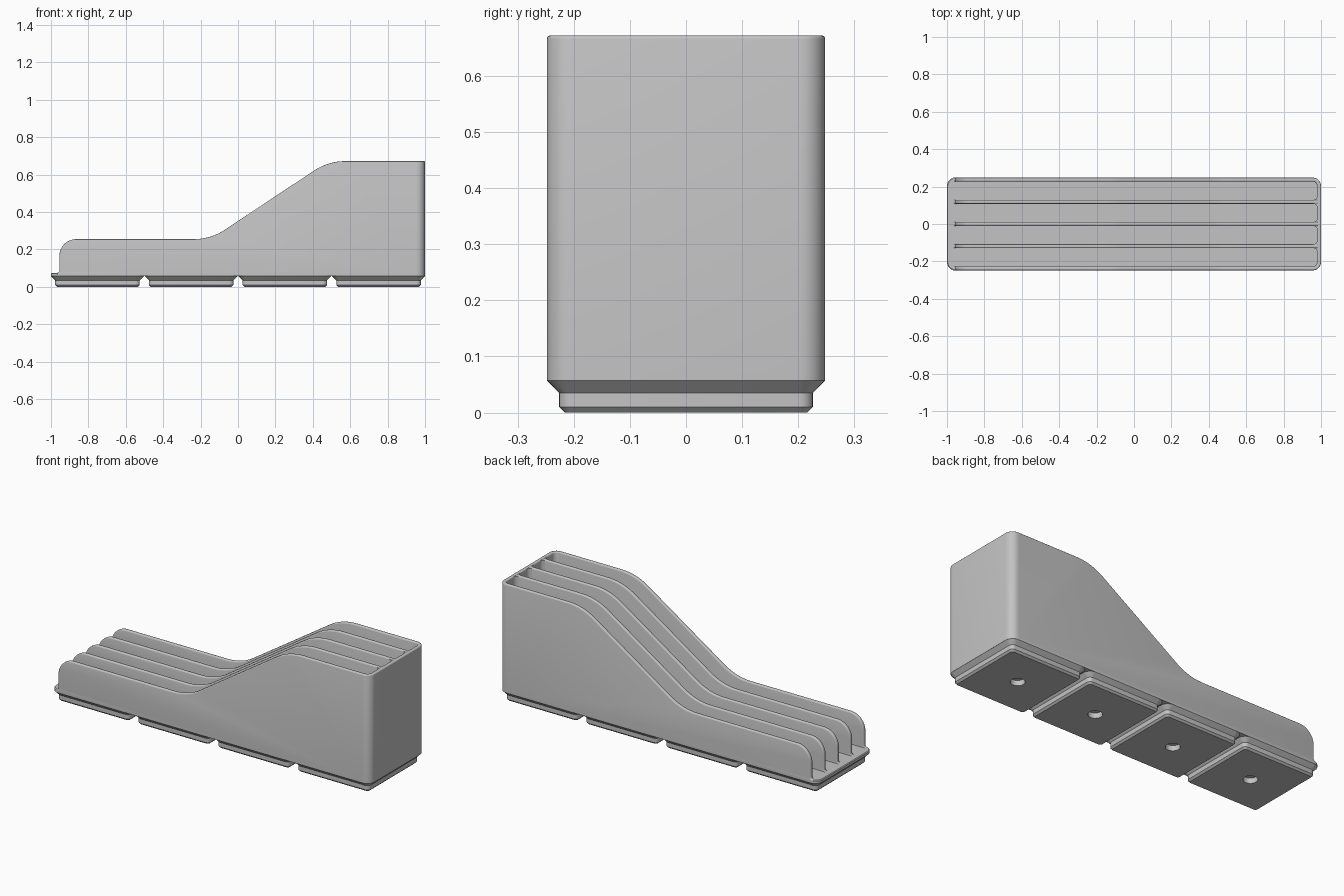
import bpy, bmesh
from math import sin, cos, pi, atan, tan, radians, hypot

if "Cube" in bpy.data.objects:
    bpy.data.objects.remove(bpy.data.objects["Cube"])

HX, HY, CORNER = 1.0, 0.248, 0.045   # half sizes and plan corner radius
BASE, FLOOR, TOP = 0.057, 0.075, 0.672
T, R = 0.021, 0.006                  # wall thickness, rim rounding
N = 8                                # points per rounded corner

grey = bpy.data.materials.new("light_grey")
grey.diffuse_color = (0.55, 0.55, 0.55, 1)
grey.use_nodes = True
grey.node_tree.nodes["Principled BSDF"].inputs["Base Color"].default_value = grey.diffuse_color


def loft(name, rings):
    """Solid through a list of equal-length closed loops, capped at both ends."""
    bm = bmesh.new()
    loops = [[bm.verts.new(p) for p in ring] for ring in rings]
    for a, b in zip(loops, loops[1:]):
        for i in range(len(a)):
            j = (i + 1) % len(a)
            bm.faces.new((a[i], a[j], b[j], b[i]))
    bm.faces.new(loops[0])
    bm.faces.new(loops[-1])
    bmesh.ops.recalc_face_normals(bm, faces=bm.faces)
    mesh = bpy.data.meshes.new(name)
    bm.to_mesh(mesh)
    bm.free()
    mesh.materials.append(grey)
    obj = bpy.data.objects.new(name, mesh)
    bpy.context.collection.objects.link(obj)
    return obj


def arc(cx, cy, r, a0, a1, n=10):
    return [(cx + r * cos(a0 + (a1 - a0) * i / n),
             cy + r * sin(a0 + (a1 - a0) * i / n)) for i in range(n + 1)]


def round_rect(hx, hy, r, z, cx=0):
    pts = []
    for c, (sx, sy) in enumerate(((1, 1), (-1, 1), (-1, -1), (1, -1))):
        pts += arc(cx + sx * (hx - r), sy * (hy - r), r,
                   c * pi / 2, (c + 1) * pi / 2, N - 1)
    return [(x, y, z) for x, y in pts]


def circle(r, z, cx):
    n = 4 * N
    return [(cx + r * cos((i + .5) * 2 * pi / n),
             r * sin((i + .5) * 2 * pi / n), z) for i in range(n)]


# Feet with stepped sides and a round blind hole underneath
for k in range(4):
    cx = -0.7515 + 0.501 * k
    h = HY
    loft(f"foot_{k + 1}", [
        round_rect(h, h, CORNER, BASE, cx),
        round_rect(h - 0.022, h - 0.022, 0.023, 0.035, cx),
        round_rect(h - 0.022, h - 0.022, 0.023, 0.010, cx),
        round_rect(h - 0.032, h - 0.032, 0.013, 0, cx),
        circle(0.037, 0, cx),
        circle(0.037, 0.03, cx)])

# Floor slab, its left end showing as a small lip
loft("floor_slab", [round_rect(HX, HY, CORNER, BASE),
                    round_rect(HX, HY, CORNER, FLOOR - 0.004),
                    round_rect(HX - 0.004, HY - 0.004, CORNER - 0.004, FLOOR)])

# Rounded rim section: (sideways position, inset from the top)
STEPS = [i * pi / 6 for i in range(4)]
EDGE = [(-(T / 2 - R + R * cos(a)), R - R * sin(a)) for a in STEPS]
EDGE += [(-s, d) for s, d in reversed(EDGE)]


def wall_top(x_end):
    """Side profile: foot fillet, shoulder, low rail, ramp, high rail."""
    slope = atan(0.663)
    rad = 0.30
    run = rad * tan(slope / 2)
    pts = arc(-0.967, FLOOR + 0.012, 0.012, -pi / 2, 0, 5)
    pts += arc(-0.865, 0.165, 0.09, pi, pi / 2, 14)
    pts += arc(-0.146 - run, 0.255 + rad, rad, -pi / 2, -pi / 2 + slope, 12)
    pts += arc(0.483 + run, TOP - rad, rad, pi / 2 + slope, pi / 2, 12)
    return pts + [(x_end, TOP)]


def wall(name, y, x_end):
    pts = wall_top(x_end)
    rings = []
    for side, inset in EDGE:
        ring = []
        for i, (x, z) in enumerate(pts):
            a, b = pts[max(i - 1, 0)], pts[min(i + 1, len(pts) - 1)]
            tx, tz = b[0] - a[0], b[1] - a[1]
            ln = hypot(tx, tz)
            ring.append((x + tz / ln * inset, y + side, z - tx / ln * inset))
        ring += [(x_end, y + side, BASE), (pts[0][0], y + side, BASE)]
        rings.append(ring)
    loft(name, rings)


# Outer side walls and inner dividers
x_turn, y_out = HX - CORNER, HY - T / 2
pitch = y_out / 2
for k in range(-2, 3):
    if abs(k) == 2:
        wall("side_wall_" + ("front" if k < 0 else "back"), k * pitch, x_turn)
    else:
        wall(f"divider_{k + 2}", k * pitch, HX - T / 2)

# End wall swept around both rounded corners
r_mid = CORNER - T / 2
rings = []
for sy, a0, a1 in ((-1, -pi / 2, 0), (1, 0, pi / 2)):
    for i in range(N + 1):
        a = a0 + (a1 - a0) * i / N
        cx, cy = x_turn, sy * (HY - CORNER)
        sec = [(EDGE[0][0], BASE)] + [(s, TOP - d) for s, d in EDGE] + [(EDGE[-1][0], BASE)]
        rings.append([(cx + (r_mid + s) * cos(a), cy + (r_mid + s) * sin(a), z)
                      for s, z in sec])
loft("end_wall", rings)

# Fillets where the dividers meet the end wall
f = 0.02
for k in (-1, 0, 1):
    for s in (-1, 1):
        x0, y0 = HX - T, k * pitch + s * T / 2
        plan = [(x0 + 0.003, y0 - s * 0.003)]
        plan += [(x0 - f + f * cos(a), y0 + s * (f - f * sin(a)))
                 for a in [i * pi / 12 for i in range(7)]]
        loft(f"slot_fillet_{k + 2}_{'back' if s > 0 else 'front'}",
             [[(x, y, z) for x, y in plan] for z in (FLOOR - 0.005, TOP - R / 2)])

# Smooth the curved surfaces, keep hard edges
for o in bpy.context.collection.objects:
    o.select_set(True)
    bpy.context.view_layer.objects.active = o
bpy.ops.object.shade_smooth_by_angle(angle=radians(35))
